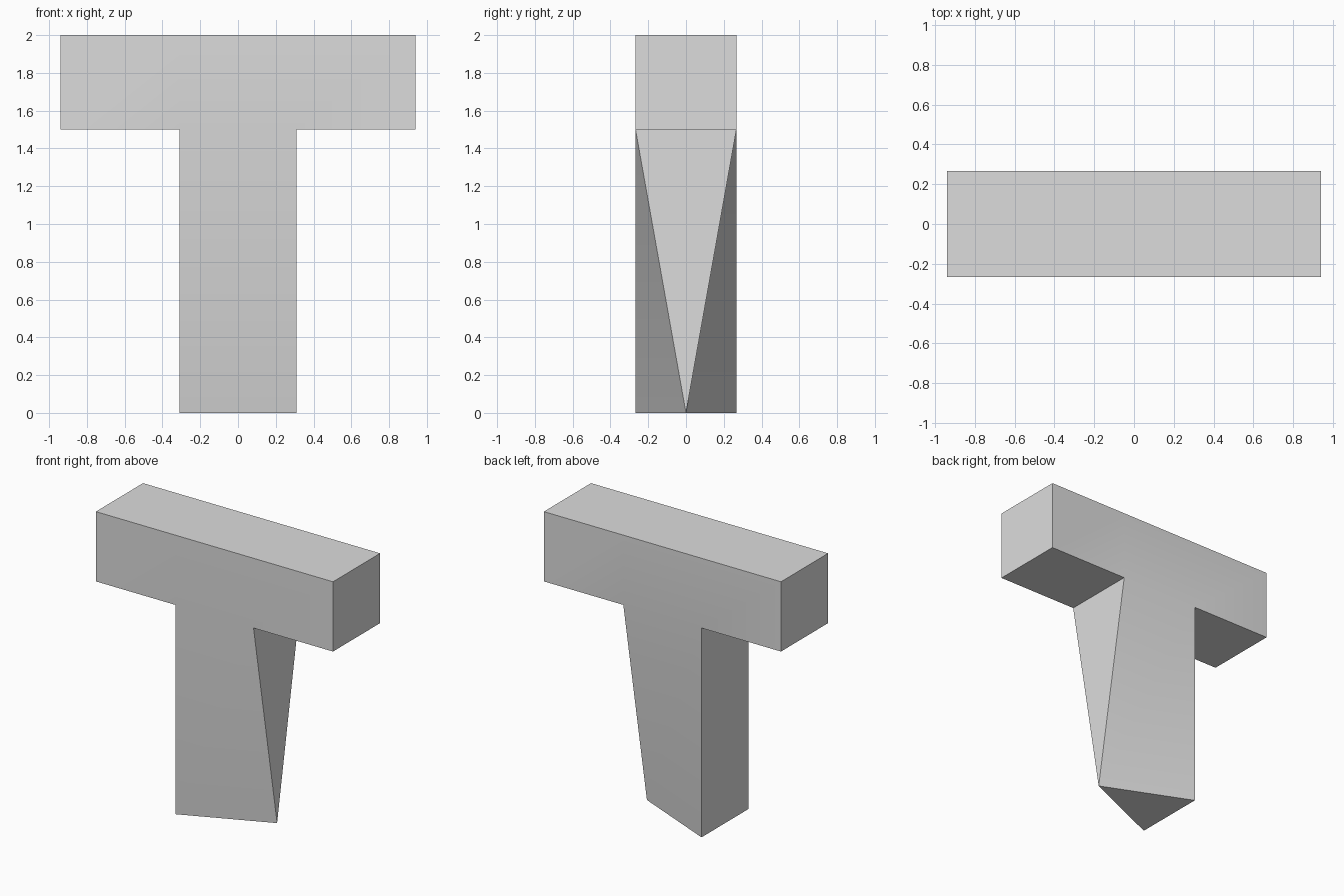
import bpy, bmesh, math

cube = bpy.data.objects.get("Cube")
if cube:
    bpy.data.objects.remove(cube, do_unlink=True)

HALF_DEPTH = 0.267
BAR_X, LEG_X = 0.94, 0.31
TOP, SHOULDER = 2.0, 1.5
FOOT_POINT = (LEG_X, 0)

grey = bpy.data.materials.new("light grey")
grey.use_nodes = True
colour = (0.72, 0.72, 0.72, 1)
grey.diffuse_color = colour
grey.node_tree.nodes["Principled BSDF"].inputs["Base Color"].default_value = colour

bm = bmesh.new()
points = {}


def point(x, z, side):
    """Shared corner on the front (-1) or back (1); the foot point is on both."""
    if (x, z) == FOOT_POINT:
        side = 0
    key = (x, z, side)
    if key not in points:
        points[key] = bm.verts.new((x, side * HALF_DEPTH, z))
    return points[key]


def face(corners):
    bm.faces.new(list(dict.fromkeys(corners)))


def panel(x0, x1, z0, z1):
    """Matching front and back faces."""
    a, b, c, d = (x0, z0), (x1, z0), (x1, z1), (x0, z1)
    face([point(*p, -1) for p in (a, b, c, d)])
    face([point(*p, 1) for p in (b, a, d, c)])


# Bar in three panels, and the leg below the middle one
panel(-BAR_X, -LEG_X, SHOULDER, TOP)
panel(-LEG_X, LEG_X, SHOULDER, TOP)
panel(LEG_X, BAR_X, SHOULDER, TOP)
panel(-LEG_X, LEG_X, 0, SHOULDER)

# Walls around the outline; those at the foot point become triangles
outline = [(-BAR_X, TOP), (-BAR_X, SHOULDER), (-LEG_X, SHOULDER), (-LEG_X, 0),
           (LEG_X, 0), (LEG_X, SHOULDER), (BAR_X, SHOULDER), (BAR_X, TOP),
           (LEG_X, TOP), (-LEG_X, TOP)]
for p, q in zip(outline, outline[1:] + outline[:1]):
    face([point(*q, -1), point(*p, -1), point(*p, 1), point(*q, 1)])

mesh = bpy.data.meshes.new("tapered_post")
bm.to_mesh(mesh)
bm.free()
mesh.materials.append(grey)
post = bpy.data.objects.new("tapered_post", mesh)
bpy.context.collection.objects.link(post)

bpy.ops.object.select_all(action="DESELECT")
post.select_set(True)
bpy.context.view_layer.objects.active = post
bpy.ops.object.shade_smooth_by_angle(angle=math.radians(30))
